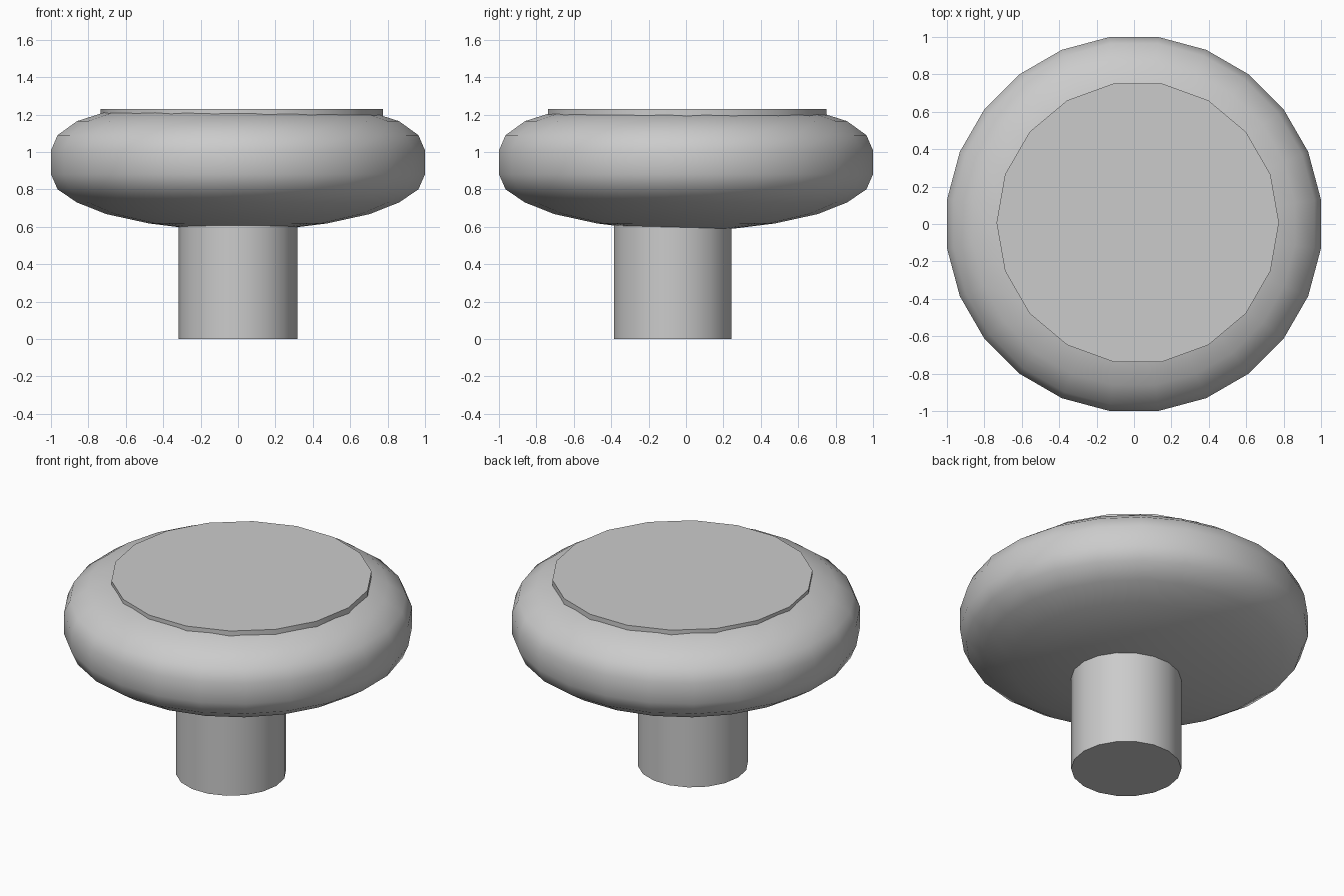
import bpy, bmesh, math

if "Cube" in bpy.data.objects:
    bpy.data.objects.remove(bpy.data.objects["Cube"])


def lathe(name, profile, sides, start=0.0, centre=(0.0, 0.0)):
    """Closed solid of revolution from (radius, z) points, bottom to top."""
    bm = bmesh.new()
    rings = []
    for r, z in profile:
        ring = []
        for i in range(sides):
            a = start + 2 * math.pi * i / sides
            ring.append(bm.verts.new((centre[0] + r * math.cos(a),
                                      centre[1] + r * math.sin(a), z)))
        rings.append(ring)
    for low, high in zip(rings, rings[1:]):
        for i in range(sides):
            j = (i + 1) % sides
            bm.faces.new((low[i], low[j], high[j], high[i]))
    bm.faces.new(rings[0][::-1])
    bm.faces.new(rings[-1])
    mesh = bpy.data.meshes.new(name)
    bm.to_mesh(mesh)
    bm.free()
    obj = bpy.data.objects.new(name, mesh)
    bpy.context.collection.objects.link(obj)
    bpy.ops.object.select_all(action='DESELECT')
    obj.select_set(True)
    bpy.context.view_layer.objects.active = obj
    bpy.ops.object.shade_smooth_by_angle(angle=math.radians(40))
    return obj


# Rounded cushion, 24 sides with flats facing the axes
cushion = [(0.12, 0.582), (0.27, 0.592), (0.48, 0.618), (0.71, 0.668),
           (0.868, 0.73), (0.973, 0.80), (1.008, 0.88), (1.008, 1.01),
           (0.973, 1.09), (0.868, 1.165), (0.71, 1.215), (0.48, 1.223)]
lathe("cushion", cushion, 24, start=math.radians(7.5))

# Flat seat disc, slightly off centre
lathe("seat_disc", [(0.755, 1.16), (0.755, 1.23)], 18, centre=(0.02, 0.007))

# Pedestal stem, set towards the front
lathe("stem", [(0.319, 0.0), (0.319, 0.66)], 18, centre=(0.0, -0.07))
